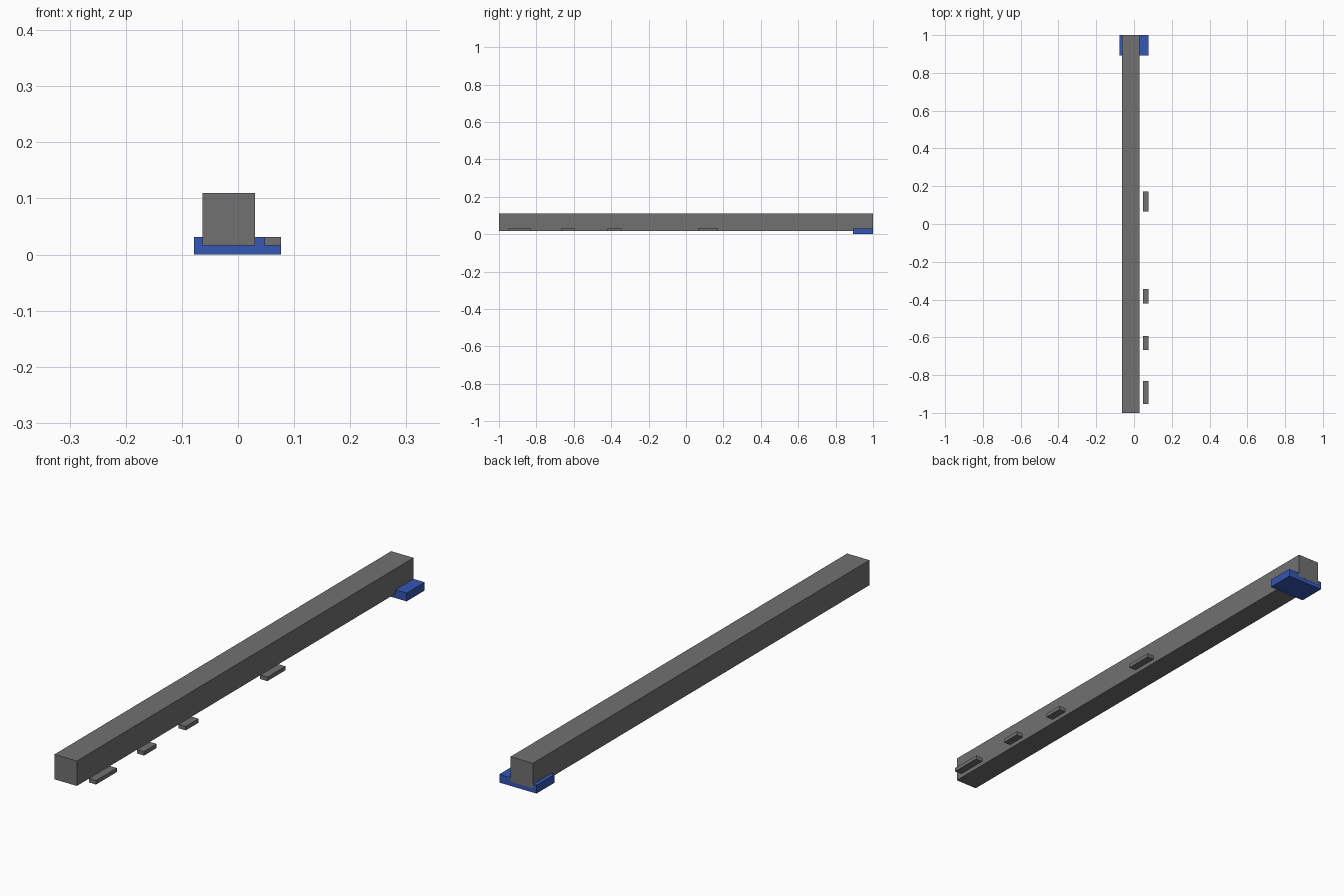
import bpy
import bmesh
from mathutils import Vector

default = bpy.data.objects.get("Cube")
if default:
    bpy.data.objects.remove(default, do_unlink=True)


def material(name, colour):
    mat = bpy.data.materials.new(name)
    mat.use_nodes = True
    mat.diffuse_color = colour
    for node in mat.node_tree.nodes:
        if node.type == 'BSDF_PRINCIPLED':
            node.inputs["Base Color"].default_value = colour
    return mat


def box(name, low, high, mat):
    """Flat-faced box between two opposite corners."""
    low, high = Vector(low), Vector(high)
    bm = bmesh.new()
    bmesh.ops.create_cube(bm, size=1)
    bmesh.ops.scale(bm, vec=high - low, verts=bm.verts)
    mesh = bpy.data.meshes.new(name)
    bm.to_mesh(mesh)
    bm.free()
    mesh.materials.append(mat)
    obj = bpy.data.objects.new(name, mesh)
    obj.location = (low + high) / 2
    bpy.context.collection.objects.link(obj)
    return obj


grey = material("grey", (0.165, 0.165, 0.165, 1))
blue = material("blue", (0.035, 0.095, 0.45, 1))

# Long square beam
box("beam", (-0.063, -1, 0.016), (0.03, 1, 0.11), grey)

# Blue plate under the back end, a hair short so the beam end stays in front
box("end_plate", (-0.078, 0.892, 0), (0.077, 0.9995, 0.031), blue)

# Row of loose pads along the left side
pads = [(-0.953, -0.83), (-0.668, -0.593), (-0.42, -0.344), (0.065, 0.172)]
for number, (front, back) in enumerate(pads, 1):
    box(f"side_pad_{number}", (0.047, front, 0.016), (0.077, back, 0.031), grey)
